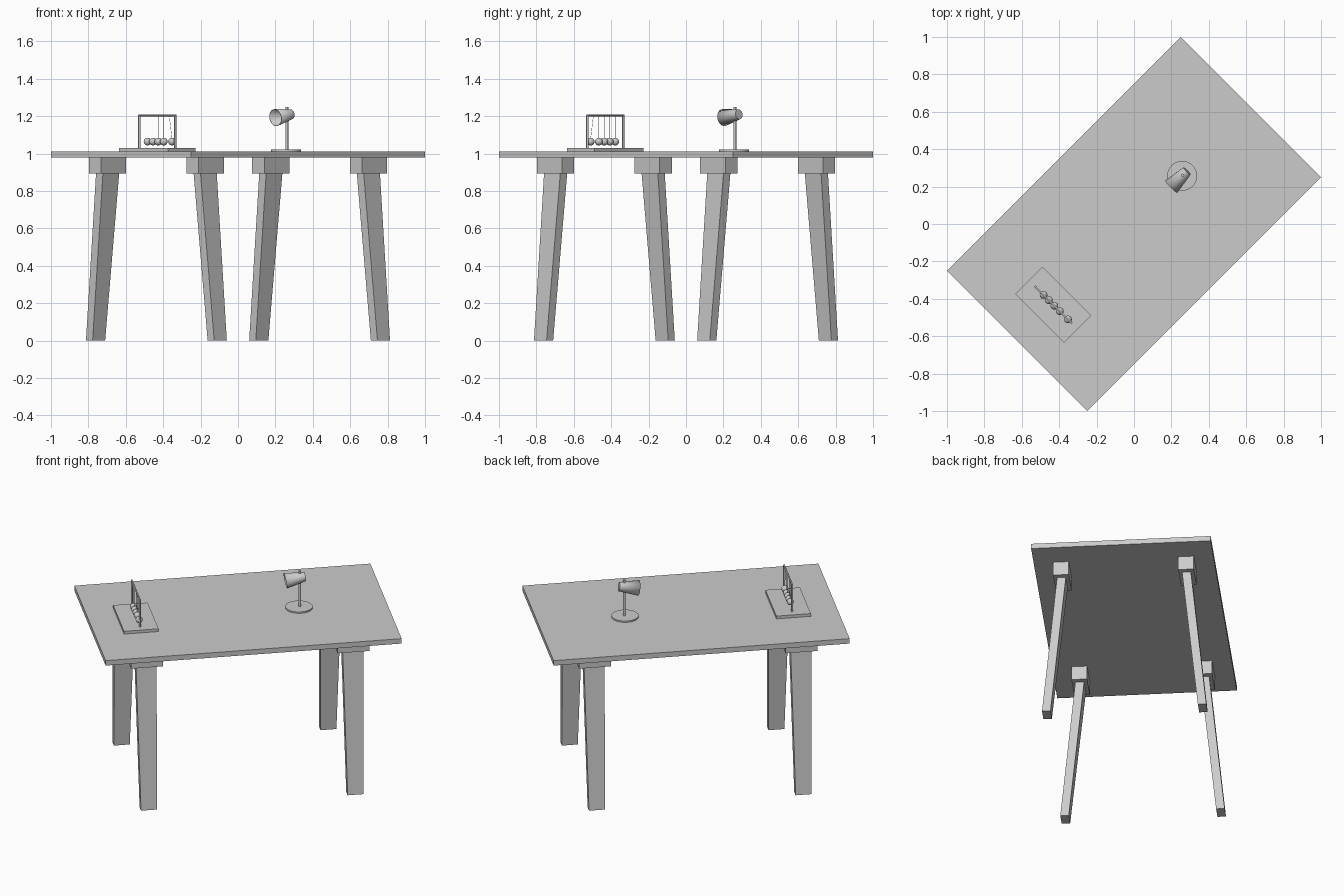
import bpy, bmesh, math
from mathutils import Matrix, Vector

cube = bpy.data.objects.get("Cube")
if cube:
    bpy.data.objects.remove(cube, do_unlink=True)

grey = bpy.data.materials.new("plain grey")
grey.use_nodes = True
COLOUR = (0.6, 0.6, 0.6, 1)
grey.diffuse_color = COLOUR
grey.node_tree.nodes["Principled BSDF"].inputs["Base Color"].default_value = COLOUR

# The whole desk is turned 45 degrees: local x is its length, local y its width
TURN = Matrix.Rotation(math.radians(45), 4, "Z")
TOP = 1.012


def finish(name, bm, smooth=False):
    bmesh.ops.recalc_face_normals(bm, faces=bm.faces)
    mesh = bpy.data.meshes.new(name)
    bm.to_mesh(mesh)
    bm.free()
    mesh.materials.append(grey)
    obj = bpy.data.objects.new(name, mesh)
    obj.matrix_world = TURN
    bpy.context.collection.objects.link(obj)
    if smooth:
        bpy.ops.object.select_all(action="DESELECT")
        obj.select_set(True)
        bpy.context.view_layer.objects.active = obj
        bpy.ops.object.shade_smooth_by_angle(angle=math.radians(40))
    return obj


def block(name, low, high, low_size, high_size):
    """Four-sided block between two centres, tapering from low_size to high_size."""
    bm = bmesh.new()
    rings = []
    for c, s in ((low, low_size), (high, high_size)):
        rings.append([bm.verts.new((c[0] + i * s[0] / 2, c[1] + j * s[1] / 2, c[2]))
                      for i, j in ((-1, -1), (1, -1), (1, 1), (-1, 1))])
    a, b = rings
    bm.faces.new(a)
    bm.faces.new(b)
    for k in range(4):
        n = (k + 1) % 4
        bm.faces.new((a[k], a[n], b[n], b[k]))
    return finish(name, bm)


def rod(name, start, end, r1, r2=None, sides=16, open_start=False):
    """Round bar or cone between two points."""
    start, end = Vector(start), Vector(end)
    axis = end - start
    bm = bmesh.new()
    place = Matrix.Translation((start + end) / 2) @ axis.to_track_quat("Z", "Y").to_matrix().to_4x4()
    bmesh.ops.create_cone(bm, cap_ends=True, segments=sides, radius1=r1,
                          radius2=r1 if r2 is None else r2, depth=axis.length, matrix=place)
    if open_start:
        mouth = min(bm.faces, key=lambda f: (f.calc_center_median() - start).length)
        bmesh.ops.delete(bm, geom=[mouth], context="FACES_ONLY")
    return finish(name, bm, smooth=True)


# Tabletop
block("tabletop", (0, 0, 0.98), (0, 0, TOP), (1.768, 1.06), (1.768, 1.06))

# Tapered legs splayed across the width, each under a mounting block
for end, i in (("back", 1), ("front", -1)):
    for side, j in (("left", -1), ("right", 1)):
        x, y = i * 0.617, j * 0.369
        block(f"{end}_{side}_leg_mount", (x, y, 0.893), (x, y, 0.98), (0.19, 0.092), (0.19, 0.092))
        block(f"{end}_{side}_leg", (x, j * 0.46, 0), (x, y, 0.893), (0.095, 0.05), (0.123, 0.052))

# Swinging ball toy: base, frame, balls and strings
CX = -0.61
BAR = 1.204
block("toy_base", (CX, 0, TOP), (CX, 0, 1.03), (0.206, 0.37), (0.206, 0.37))
for side, y in (("left", -0.136), ("right", 0.136)):
    rod(f"toy_post_{side}", (CX, y, 1.03), (CX, y, BAR), 0.006)
rod("toy_top_bar", (CX, -0.14, BAR), (CX, 0.14, BAR), 0.005)
for n, (y, hang) in enumerate(((0.074, 0.074), (0.033, 0.033), (-0.008, -0.008),
                               (-0.049, -0.049), (-0.111, -0.09))):
    bm = bmesh.new()
    bmesh.ops.create_uvsphere(bm, u_segments=24, v_segments=12, radius=0.0205,
                              matrix=Matrix.Translation((CX, y, 1.064)))
    finish(f"toy_ball_{n + 1}", bm, smooth=True)
    rod(f"toy_string_{n + 1}", (CX, y, 1.08), (CX, hang, BAR), 0.001, sides=6)

# Desk lamp: round foot, stem and tilted open shade
LX = 0.369
rod("lamp_foot", (LX - 0.005, 0, TOP), (LX - 0.005, 0, 1.021), 0.08, sides=32)
rod("lamp_stem", (LX, 0, 1.02), (LX, 0, 1.25), 0.008)
shade = rod("lamp_shade", (0.283, 0, 1.192), (0.401, 0, 1.21), 0.046, 0.027, sides=32, open_start=True)
wall = shade.modifiers.new("wall", "SOLIDIFY")
wall.thickness = 0.003
wall.offset = -1
